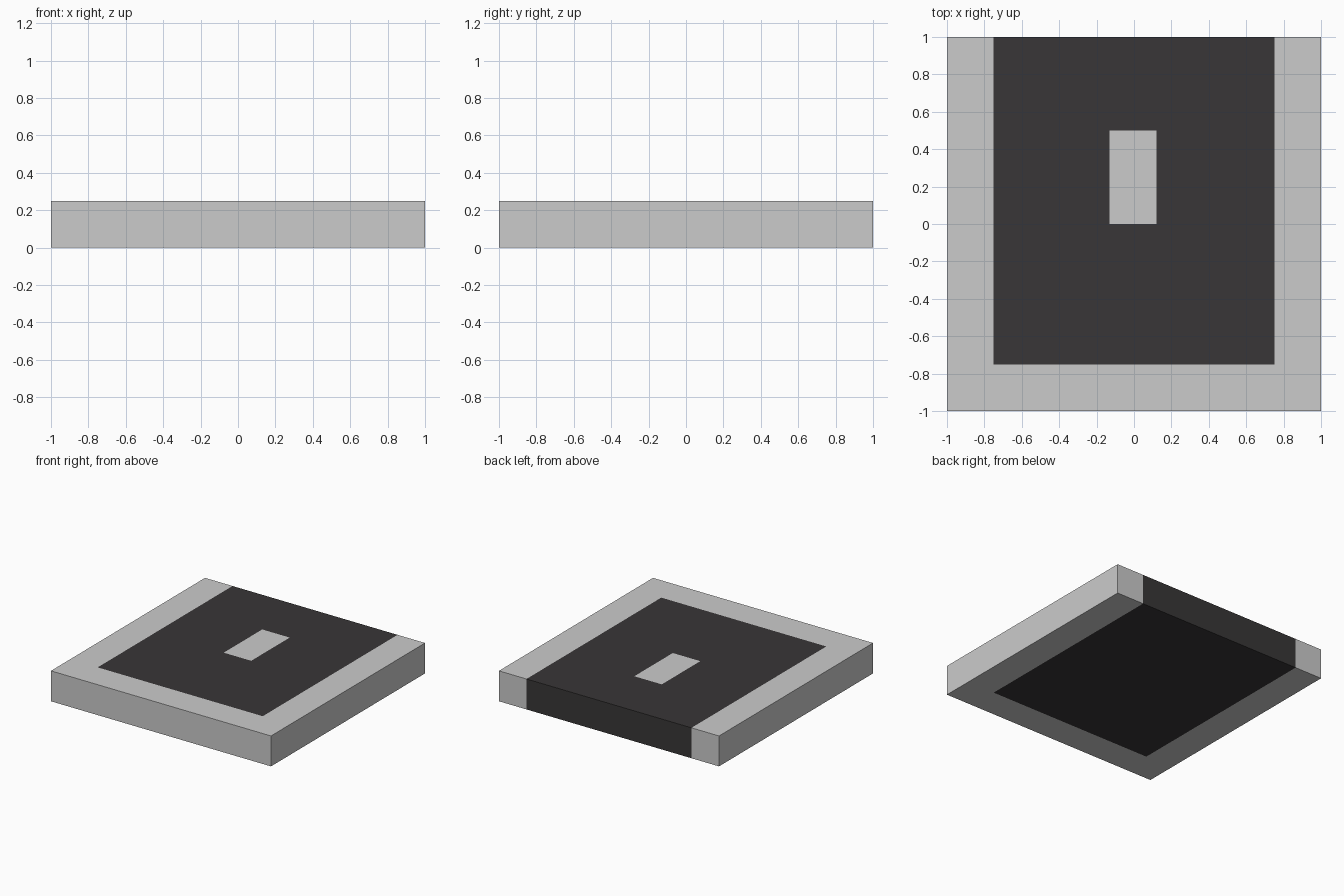
import bpy, bmesh
from mathutils import Vector

if "Cube" in bpy.data.objects:
    bpy.data.objects.remove(bpy.data.objects["Cube"])

HEIGHT = 0.25
ROAD_X, ROAD_Y = 0.75, -0.75            # half width and front end of the asphalt
MARK_X, MARK_Y = (-0.13, 0.12), (0.0, 0.5)  # lane marking on the top

asphalt = bpy.data.materials.new("asphalt")
asphalt.diffuse_color = (0.04, 0.037, 0.038, 1)
asphalt.use_nodes = True
asphalt.node_tree.nodes["Principled BSDF"].inputs["Base Color"].default_value = asphalt.diffuse_color

# Flat slab
bm = bmesh.new()
bmesh.ops.create_cube(bm, size=1)
bmesh.ops.scale(bm, vec=(2, 2, HEIGHT), verts=bm.verts)
bmesh.ops.translate(bm, vec=(0, 0, HEIGHT / 2), verts=bm.verts)


def cut(axis, value):
    """Slice the slab surface at a coordinate along an axis."""
    normal = Vector((0, 0, 0))
    normal[axis] = 1
    geom = bm.verts[:] + bm.edges[:] + bm.faces[:]
    bmesh.ops.bisect_plane(bm, geom=geom, plane_co=normal * value, plane_no=normal)


for x in (-ROAD_X, ROAD_X, *MARK_X):
    cut(0, x)
for y in (ROAD_Y, *MARK_Y):
    cut(1, y)

# Asphalt runs through to the back and underside; the marking is top only
for f in bm.faces:
    c = f.calc_center_median()
    on_road = abs(c.x) < ROAD_X and c.y > ROAD_Y
    on_mark = (f.normal.z > 0.5 and MARK_X[0] < c.x < MARK_X[1]
               and MARK_Y[0] < c.y < MARK_Y[1])
    f.material_index = 1 if on_road and not on_mark else 0

mesh = bpy.data.meshes.new("road_tile")
bm.to_mesh(mesh)
bm.free()
mesh.materials.append(None)
mesh.materials.append(asphalt)
tile = bpy.data.objects.new("road_tile", mesh)
bpy.context.collection.objects.link(tile)
